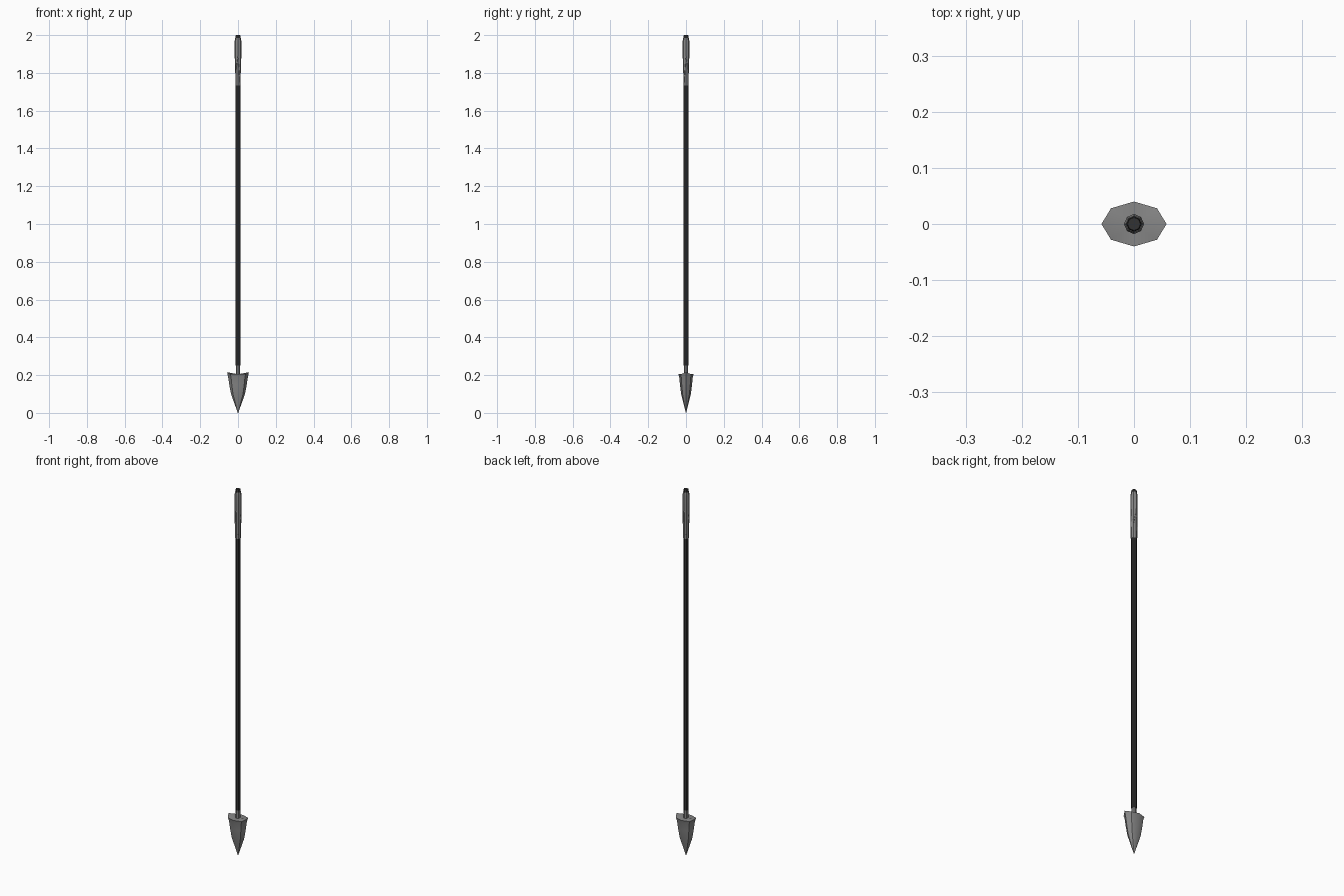
import bpy, bmesh, math

if "Cube" in bpy.data.objects:
    bpy.data.objects.remove(bpy.data.objects["Cube"])


def material(name, value):
    m = bpy.data.materials.new(name)
    m.diffuse_color = (value, value, value, 1)
    m.use_nodes = True
    m.node_tree.nodes["Principled BSDF"].inputs["Base Color"].default_value = m.diffuse_color
    return m


steel = material("grey steel", 0.24)
dark = material("dark shaft", 0.032)


def loft(name, rings, mat, smooth=True):
    """Join rings of equal point counts with quads and cap both ends."""
    bm = bmesh.new()
    loops = [[bm.verts.new(p) for p in r] for r in rings]
    n = len(loops[0])
    for a, b in zip(loops, loops[1:]):
        for i in range(n):
            j = (i + 1) % n
            bm.faces.new((a[i], a[j], b[j], b[i]))
    # caps fan to a centre point
    for loop in (loops[0], loops[-1]):
        c = bm.verts.new((0, 0, min(v.co.z for v in loop)))
        for i in range(n):
            bm.faces.new((loop[i], loop[(i + 1) % n], c))
    bmesh.ops.recalc_face_normals(bm, faces=bm.faces)
    me = bpy.data.meshes.new(name)
    bm.to_mesh(me)
    bm.free()
    me.materials.append(mat)
    ob = bpy.data.objects.new(name, me)
    bpy.context.collection.objects.link(ob)
    if smooth:
        bpy.ops.object.select_all(action='DESELECT')
        ob.select_set(True)
        bpy.context.view_layer.objects.active = ob
        bpy.ops.object.shade_smooth_by_angle(angle=math.radians(40))
    return ob


def circle(r, z, n=8):
    """z may be a function of the corner index."""
    return [(r * math.cos(2 * math.pi * i / n), r * math.sin(2 * math.pi * i / n),
             z(i) if callable(z) else z) for i in range(n)]


# Flattened octagonal point, with raised barbs at the two sides
OUTLINE = [(0.058, 0), (0.041, 0.028), (0, 0.040), (-0.041, 0.028),
           (-0.058, 0), (-0.041, -0.028), (0, -0.040), (0.041, -0.028)]
PROFILE = [(0.0, 0.02), (0.05, 0.33), (0.10, 0.64), (0.15, 0.80), (0.19, 0.90)]
head = [[(x * s, y * s, z) for x, y in OUTLINE] for z, s in PROFILE]
head.append([(x, y, 0.215 if y == 0 else 0.205) for x, y in OUTLINE])
loft("spear_head", head, steel)

# Socket between head and shaft
loft("head_socket", [circle(0.0115, 0.19), circle(0.0115, 0.252)], steel)

# Long dark shaft
loft("shaft", [circle(0.0135, 0.25), circle(0.0135, 1.74)], dark)

# Metal end fitting: inner tube and thicker sleeve with a scalloped lower edge
loft("end_tube", [circle(0.0145, 1.733), circle(0.0145, 1.97)], steel)
lower = {0: 1.89, 1: 1.81, 2: 1.89, 3: 1.735}
loft("end_sleeve", [circle(0.0145, lambda i: lower[i % 4]),
                    circle(0.0178, lambda i: lower[i % 4] + 0.005),
                    circle(0.0178, 1.968), circle(0.0145, 1.985)], steel)

# Dark end plug
star = [circle(0.0135, z) for z in (1.97, 1.994)]
loft("end_plug", star + [circle(0.0115, 2.0)], dark)
